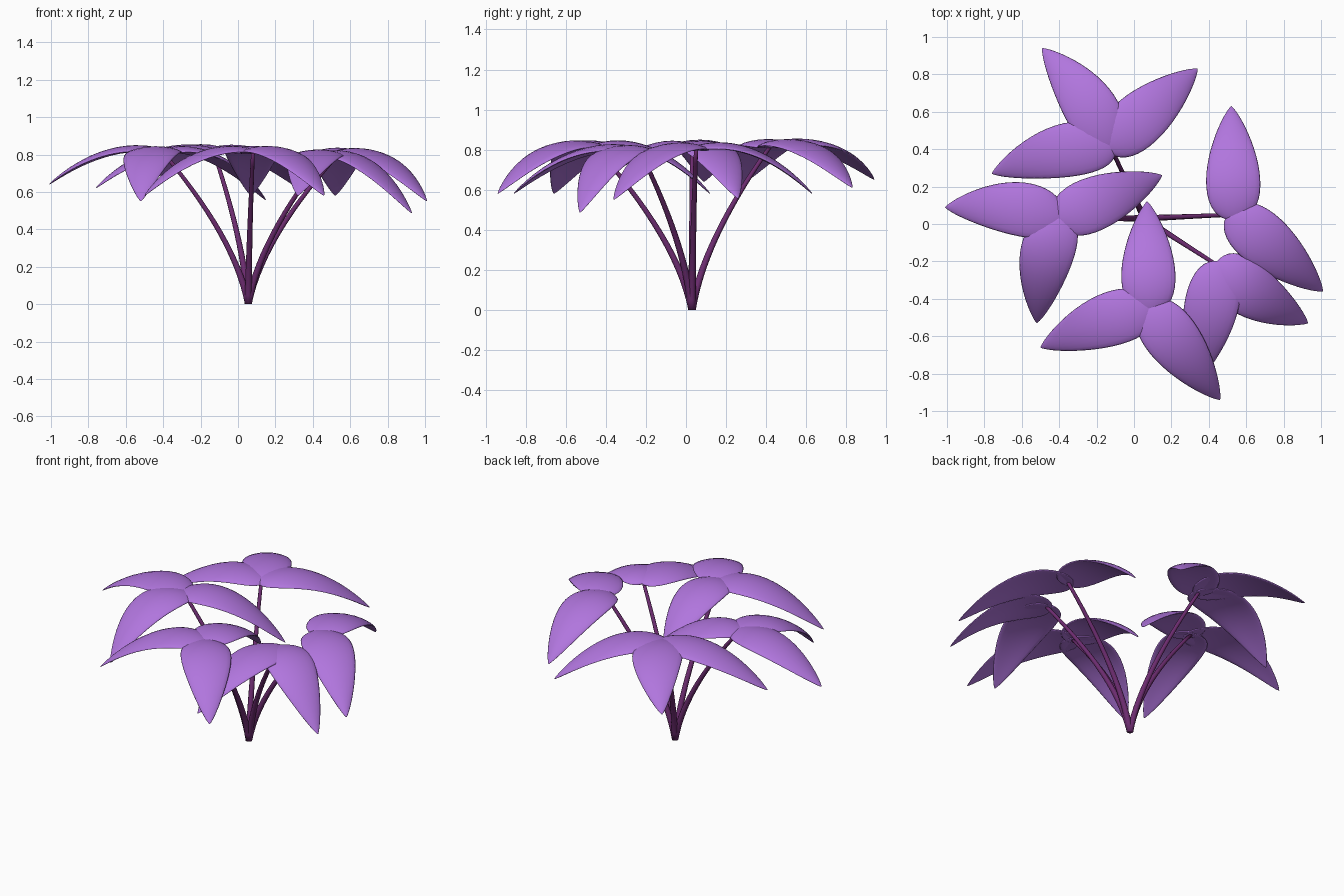
import bpy, bmesh, math
from mathutils import Vector

cube = bpy.data.objects.get("Cube")
if cube:
    bpy.data.objects.remove(cube, do_unlink=True)


def material(name, color):
    mat = bpy.data.materials.new(name)
    mat.use_nodes = True
    mat.diffuse_color = (*color, 1)
    mat.node_tree.nodes["Principled BSDF"].inputs["Base Color"].default_value = (*color, 1)
    return mat


LEAF = material("leaf purple", (0.44, 0.18, 0.73))
STEM = material("stem plum", (0.15, 0.025, 0.16))
UP = Vector((0, 0, 1))
ROOT = Vector((0.055, 0.03, 0))


def bezier(a, b, c, t):
    return a * (1 - t) ** 2 + b * 2 * t * (1 - t) + c * t * t


def tube(name, rings, mat):
    """Closed smooth skin through a list of rings of points."""
    bm = bmesh.new()
    loops = [[bm.verts.new(p) for p in ring] for ring in rings]
    n = len(loops[0])
    for lower, upper in zip(loops, loops[1:]):
        for i in range(n):
            j = (i + 1) % n
            bm.faces.new((lower[i], lower[j], upper[j], upper[i]))
    bm.faces.new(loops[0])
    bm.faces.new(loops[-1])
    bmesh.ops.recalc_face_normals(bm, faces=bm.faces)
    for f in bm.faces:
        f.smooth = True
    mesh = bpy.data.meshes.new(name)
    bm.to_mesh(mesh)
    bm.free()
    mesh.materials.append(mat)
    obj = bpy.data.objects.new(name, mesh)
    bpy.context.collection.objects.link(obj)
    return obj


def section(center, side, normal, half_width, half_thick, droop, count):
    """Oval ring whose edges hang slightly below its middle."""
    ring = []
    for i in range(count):
        a = 2 * math.pi * i / count
        s = math.cos(a)
        lift = half_thick * math.sin(a) - droop * s * s
        ring.append(center + side * half_width * s + normal * lift)
    return ring


def build_leaf(name, hub, tip, bend, steps=22):
    """Arched blade: blunt at the hub, widest a third along, narrow at the tip."""
    flat = Vector((tip.x - hub.x, tip.y - hub.y, 0)).normalized()
    side = flat.cross(UP)
    start = hub - flat * 0.03
    middle = (start + tip) / 2
    middle.z = hub.z + 0.095
    rings = []
    for k in range(steps + 1):
        u = 0.5 - 0.498 * math.cos(math.pi * k / steps)
        tangent = (middle - start) * (1 - u) + (tip - middle) * u
        normal = side.cross(tangent).normalized()
        spread = u ** 0.4 * (1 - u) ** 0.8 / 0.466
        center = bezier(start, middle, tip, u) + side * bend * 4 * u * (1 - u)
        rings.append(section(center, side, normal, 0.145 * spread,
                             0.015 * spread ** 0.6, 0.018 * spread, 20))
    tube(name, rings, LEAF)


def build_stem(name, hub, steps=14):
    """Tapered stalk rising steeply, then leaning out to its hub."""
    control = ROOT.lerp(hub, 0.15)
    control.z = 0.35
    side = Vector((hub.x - ROOT.x, hub.y - ROOT.y, 0)).normalized().cross(UP)
    rings = []
    for k in range(steps + 1):
        t = k / steps
        tangent = (control - ROOT) * (1 - t) + (hub - control) * t
        if k == 0:
            tangent = UP
        normal = side.cross(tangent).normalized()
        radius = 0.019 - 0.009 * t
        rings.append(section(bezier(ROOT, control, hub, t), side, normal,
                             radius, radius, 0, 10))
    tube(name, rings, STEM)


# Each sprig: hub position, then its leaves as (tip x, y, z, sideways bend)
SPRIGS = {
    "back": ((-0.13, 0.42, 0.815),
             [(-0.49, 0.94, 0.65, 0.03), (0.34, 0.83, 0.61, 0), (-0.76, 0.27, 0.62, 0.03)]),
    "right": ((-0.40, 0.03, 0.81),
              [(-1.01, 0.09, 0.64, 0.03), (0.15, 0.26, 0.555, 0), (-0.52, -0.53, 0.55, 0.025)]),
    "front": ((0.08, -0.45, 0.81),
              [(0.07, 0.12, 0.58, 0), (-0.50, -0.66, 0.58, 0.015), (0.46, -0.94, 0.58, 0)]),
    "front_left": ((0.46, -0.23, 0.79),
                   [(0.93, -0.53, 0.485, 0.02), (0.32, -0.86, 0.58, 0)]),
    "left": ((0.535, 0.05, 0.80),
             [(0.52, 0.63, 0.58, 0), (1.01, -0.36, 0.55, 0)]),
}

for place, (hub, tips) in SPRIGS.items():
    hub = Vector(hub)
    build_stem(place + "_stem", hub)
    for number, (x, y, z, bend) in enumerate(tips, 1):
        build_leaf(f"{place}_leaf_{number}", hub, Vector((x, y, z)), bend)
